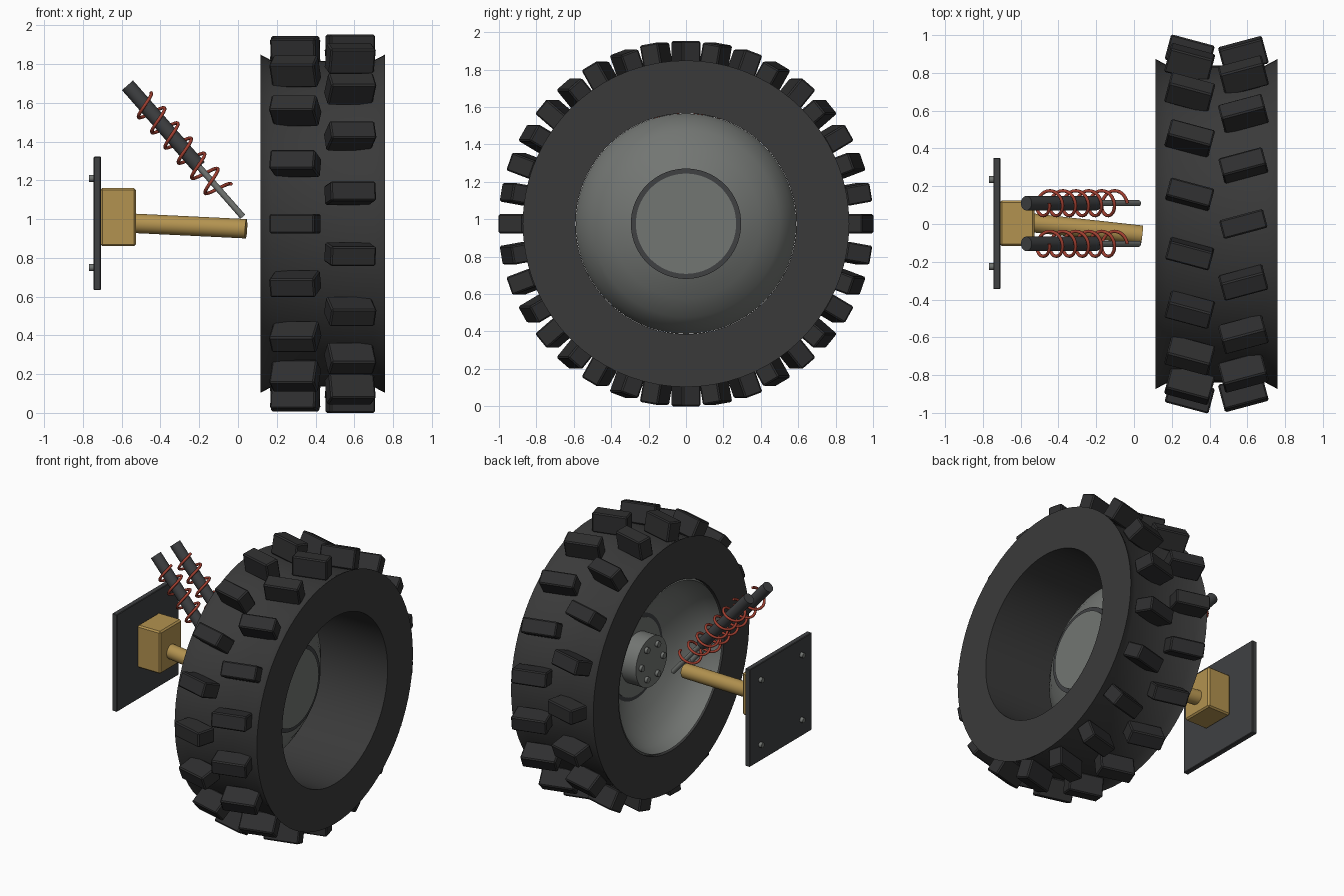
import bpy, bmesh, math
from mathutils import Vector, Matrix, Euler

if "Cube" in bpy.data.objects:
    bpy.data.objects.remove(bpy.data.objects["Cube"])

CZ = 0.976            # wheel axis height
WX = 0.437            # wheel mid plane


def mat(name, r, g, b):
    m = bpy.data.materials.new(name)
    m.diffuse_color = (r, g, b, 1)
    m.use_nodes = True
    m.node_tree.nodes["Principled BSDF"].inputs["Base Color"].default_value = m.diffuse_color
    return m


RUBBER = mat("rubber", 0.042, 0.042, 0.042)
LUG = mat("lug_rubber", 0.028, 0.028, 0.029)
STEEL = mat("rim_steel", 0.17, 0.18, 0.17)
DARK = mat("dark_steel", 0.05, 0.052, 0.055)
TAN = mat("tan_paint", 0.45, 0.29, 0.08)
RED = mat("red_spring", 0.36, 0.05, 0.03)


def finish(bm, name, m, smooth=True, bevel=0):
    bmesh.ops.recalc_face_normals(bm, faces=bm.faces)
    me = bpy.data.meshes.new(name)
    bm.to_mesh(me)
    bm.free()
    ob = bpy.data.objects.new(name, me)
    bpy.context.collection.objects.link(ob)
    me.materials.append(m)
    if bevel:
        b = ob.modifiers.new("bevel", 'BEVEL')
        b.width, b.segments, b.limit_method = bevel, 1, 'ANGLE'
    if smooth:
        bpy.ops.object.select_all(action='DESELECT')
        ob.select_set(True)
        bpy.context.view_layer.objects.active = ob
        bpy.ops.object.shade_smooth_by_angle(angle=math.radians(35))
    return ob


def lathe(name, profile, m, segs=72):
    """Spin a closed (x, radius) profile round the wheel axis."""
    bm = bmesh.new()
    rings = []
    for i in range(segs):
        a = 2 * math.pi * i / segs
        rings.append([bm.verts.new((x, r * math.cos(a), CZ + r * math.sin(a))) for x, r in profile])
    n = len(profile)
    for i in range(segs):
        p, q = rings[i], rings[(i + 1) % segs]
        for j in range(n):
            k = (j + 1) % n
            if profile[j][1] > 0 or profile[k][1] > 0:
                bm.faces.new((p[j], p[k], q[k], q[j]))
    bmesh.ops.remove_doubles(bm, verts=bm.verts, dist=1e-5)
    return finish(bm, name, m)


def add_rod(bm, a, b, r, segs=24):
    a, b = Vector(a), Vector(b)
    rot = (b - a).to_track_quat('Z', 'Y').to_matrix().to_4x4()
    bmesh.ops.create_cone(bm, cap_ends=True, segments=segs, radius1=r, radius2=r,
                          depth=(b - a).length, matrix=Matrix.Translation((a + b) / 2) @ rot)


def rods(name, items, m, segs=24):
    bm = bmesh.new()
    for a, b, r in items:
        add_rod(bm, a, b, r, segs)
    return finish(bm, name, m)


def box(name, lo, hi, m, bevel):
    lo, hi = Vector(lo), Vector(hi)
    bm = bmesh.new()
    bmesh.ops.create_cube(bm, size=1, matrix=Matrix.Translation((lo + hi) / 2) @ Matrix.Diagonal((*(hi - lo), 1)))
    return finish(bm, name, m, False, bevel)


# tyre: dished tread band with a straight bore
lathe("tire", [(WX - 0.322, 0.59), (WX - 0.322, 0.873), (WX - 0.26, 0.84),
               (WX + 0.26, 0.84), (WX + 0.322, 0.873), (WX + 0.322, 0.59)], RUBBER)

# tread lugs: two staggered rows, slanted opposite ways
bm = bmesh.new()
for side in (-1, 1):
    for i in range(18):
        a = math.radians(20 * i + (10 if side > 0 else 0))
        rot = Euler((a - math.pi / 2, 0, side * math.radians(15))).to_matrix().to_4x4()
        loc = Matrix.Translation((WX + side * 0.142, 0.907 * math.cos(a), CZ + 0.907 * math.sin(a)))
        bmesh.ops.create_cube(bm, size=1, matrix=loc @ rot @ Matrix.Diagonal((0.24, 0.102, 0.138, 1)))
finish(bm, "tread_lugs", LUG, False, 0.008)

# rim: bowl bulging outboard, with an end plate
bowl = [(0.14, 0.589), (0.22, 0.565), (0.30, 0.50), (0.37, 0.40), (0.415, 0.295)]
lathe("rim_bowl", bowl + [(x - 0.02, r - 0.012) for x, r in reversed(bowl)], STEEL)
lathe("rim_collar", [(0.39, 0.25), (0.39, 0.295), (0.437, 0.295), (0.437, 0.25)], DARK)
lathe("rim_plate", [(0.385, 0), (0.385, 0.268), (0.445, 0.268), (0.445, 0)], STEEL)

# hub on the inboard side with six bolts
rods("hub", [((0.27, 0, CZ), (0.39, 0, CZ), 0.175)], STEEL, 48)
hub_bolts = []
for i in range(6):
    a = math.radians(60 * i)
    y, z = 0.12 * math.cos(a), CZ + 0.12 * math.sin(a)
    hub_bolts.append(((0.25, y, z), (0.28, y, z), 0.021))
rods("hub_bolts", hub_bolts, STEEL, 12)

# mounting plate, its bolts, axle block and axle
box("mounting_plate", (-0.745, -0.345, 0.633), (-0.707, 0.35, 1.322), DARK, 0.004)
rods("plate_bolts", [((-0.768, y, z), (-0.73, y, z), 0.018)
                     for y in (-0.225, 0.235) for z in (0.75, 1.21)], STEEL, 12)
box("axle_block", (-0.71, -0.117, 0.86), (-0.527, 0.125, 1.16), TAN, 0.01)
rods("axle", [((-0.62, 0.015, 0.982), (0.042, -0.058, 0.95), 0.05)], TAN, 32)

# twin shock absorbers with coil springs
top = Vector((-0.57, 0, 1.69))
end = Vector((0.025, 0, 1.012))
axis = (end - top).normalized()
perp = Vector((-axis.z, 0, axis.x))
for name, y in (("front", -0.105), ("rear", 0.11)):
    off = Vector((0, y, 0))
    a = top + off
    rods(name + "_shock_body", [(a, a + axis * 0.56, 0.038)], DARK, 32)
    rods(name + "_shock_piston", [(a + axis * 0.5, end + off, 0.016)], STEEL, 20)
    cu = bpy.data.curves.new(name + "_spring", 'CURVE')
    cu.dimensions = '3D'
    cu.bevel_depth, cu.bevel_resolution, cu.use_fill_caps = 0.009, 2, True
    sp = cu.splines.new('POLY')
    n = 6 * 28
    sp.points.add(n)
    for i in range(n + 1):
        t = 2 * math.pi * 6 * i / n
        p = a + axis * (0.11 + 0.625 * i / n) + 0.066 * (perp * math.cos(t) - Vector((0, 1, 0)) * math.sin(t))
        sp.points[i].co = (*p, 1)
    sp.use_smooth = True
    cu.materials.append(RED)
    bpy.context.collection.objects.link(bpy.data.objects.new(name + "_spring", cu))
